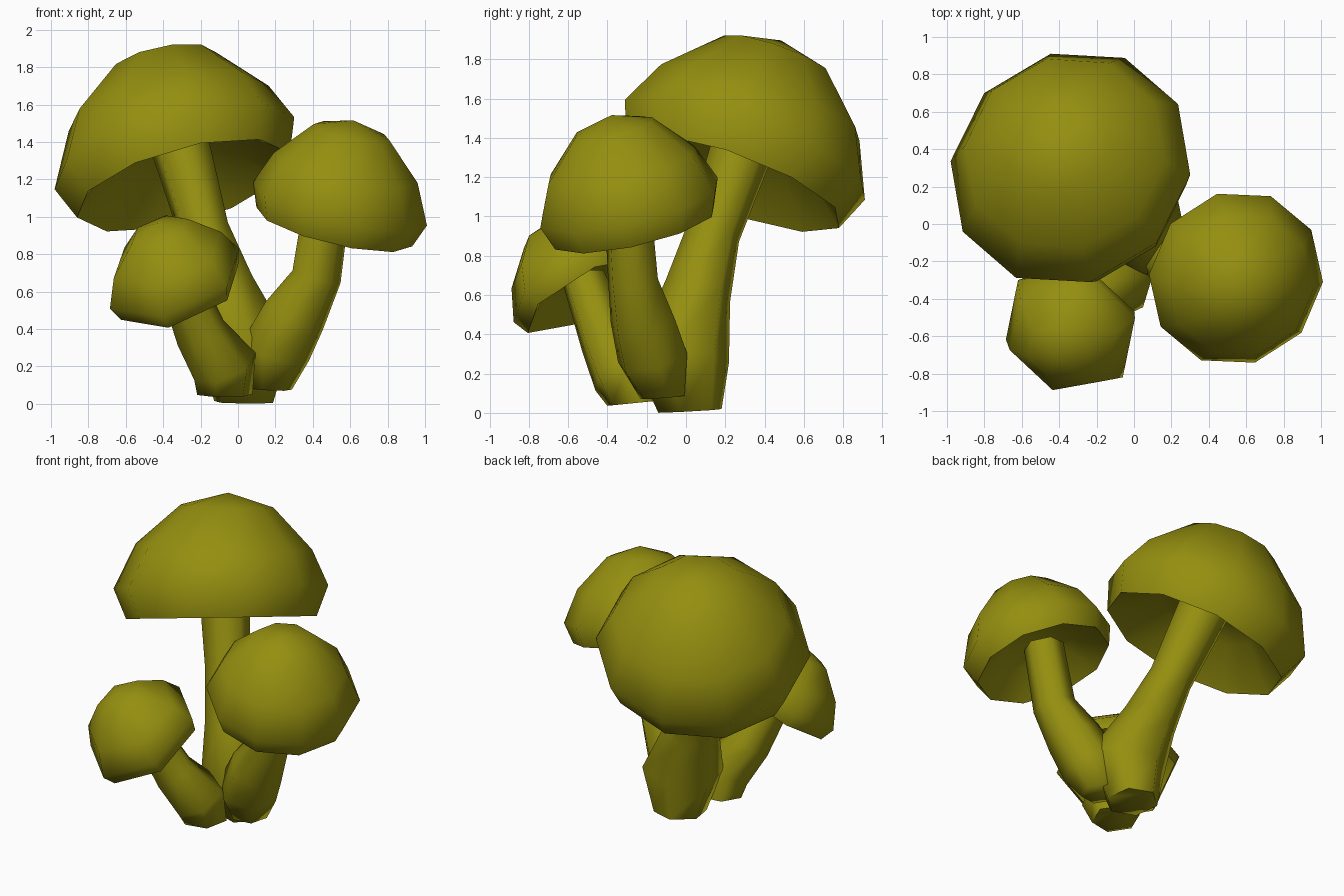
import bpy, bmesh, math
from mathutils import Vector

if "Cube" in bpy.data.objects:
    bpy.data.objects.remove(bpy.data.objects["Cube"])

olive = bpy.data.materials.new("olive")
olive.diffuse_color = (0.30, 0.275, 0.005, 1)
olive.use_nodes = True
olive.node_tree.nodes["Principled BSDF"].inputs["Base Color"].default_value = olive.diffuse_color


def finish(name, bm, angle):
    bmesh.ops.recalc_face_normals(bm, faces=bm.faces)
    me = bpy.data.meshes.new(name)
    bm.to_mesh(me)
    bm.free()
    me.materials.append(olive)
    ob = bpy.data.objects.new(name, me)
    bpy.context.collection.objects.link(ob)
    bpy.ops.object.select_all(action='DESELECT')
    bpy.context.view_layer.objects.active = ob
    ob.select_set(True)
    bpy.ops.object.shade_smooth_by_angle(angle=math.radians(angle))


def skin(bm, rings):
    """Bridge consecutive rings of vertices with quads."""
    for a, b in zip(rings, rings[1:]):
        n = len(a)
        for i in range(n):
            j = (i + 1) % n
            bm.faces.new((a[i], a[j], b[j], b[i]))


def ring(bm, centre, axis, r, sides, phase):
    q = Vector((0, 0, 1)).rotation_difference(Vector(axis))
    pts = [math.radians(phase) + math.tau * i / sides for i in range(sides)]
    return [bm.verts.new(Vector(centre) + q @ Vector((r * math.cos(t), r * math.sin(t), 0))) for t in pts]


def fan(bm, loop, point):
    tip = bm.verts.new(point)
    for i in range(len(loop)):
        bm.faces.new((loop[i], loop[(i + 1) % len(loop)], tip))


def cap(name, centre, axis, dome_axis, r, h, lip, lip_r, sides, phase):
    """Tilted dome with a turned-in lip and hollow underside."""
    bm = bmesh.new()
    c, n, d = Vector(centre), Vector(axis).normalized(), Vector(dome_axis).normalized()
    under = [(r * .5, h * .02), (lip_r, -lip), (r, 0)]
    dome = [(r * .82, h * .43), (r * .43, h * .86)]
    rings = [ring(bm, c + n * z, n, rr, sides, phase) for rr, z in under]
    rings += [ring(bm, c + d * z, n + d, rr, sides, phase) for rr, z in dome]
    skin(bm, rings)
    fan(bm, rings[-1], c + d * h)
    fan(bm, rings[0], c + n * h * .15)
    finish(name, bm, 60)


def stem(name, path, phase, sides=6):
    """Tapered bent tube; path rows are x, y, z, radius."""
    bm = bmesh.new()
    pts = [Vector(p[:3]) for p in path]
    rings = []
    for i, p in enumerate(path):
        d = pts[min(i + 1, len(pts) - 1)] - pts[max(i - 1, 0)]
        if i == 0:
            d = Vector((d.x * .3, d.y * .3, d.z))
        rings.append(ring(bm, pts[i], d.normalized(), p[3], sides, phase))
    skin(bm, rings)
    bm.faces.new(rings[0])
    bm.faces.new(rings[-1])
    finish(name, bm, 75)


# large mushroom
cap("large_cap", (-.34, .3, 1.34), (-.28, .37, 1), (-.13, .33, 1), .67, .59, .19, .595, 10, -6)
stem("large_stem", [(.03, .02, .01, .165), (.045, -.03, .28, .255), (-.08, .06, .62, .175),
                    (-.18, .14, .92, .14), (-.32, .31, 1.42, .165)], 42)

# medium mushroom
cap("medium_cap", (.545, -.29, 1.07), (.24, -.23, 1), (.16, -.2, 1), .48, .46, .13, .43, 10, -4)
stem("medium_stem", [(.17, -.12, .08, .12), (.20, -.17, .28, .19), (.30, -.22, .47, .175),
                     (.42, -.27, .68, .135), (.48, -.30, 1.1, .125)], 10)

# small mushroom
cap("small_cap", (-.34, -.56, .67), (-.37, -.58, 1), (-.3, -.5, 1), .385, .34, .09, .35, 6, 15)
stem("small_stem", [(-.07, -.26, .05, .15), (-.07, -.31, .2, .18), (-.20, -.41, .38, .14),
                    (-.32, -.52, .68, .115)], 10)
